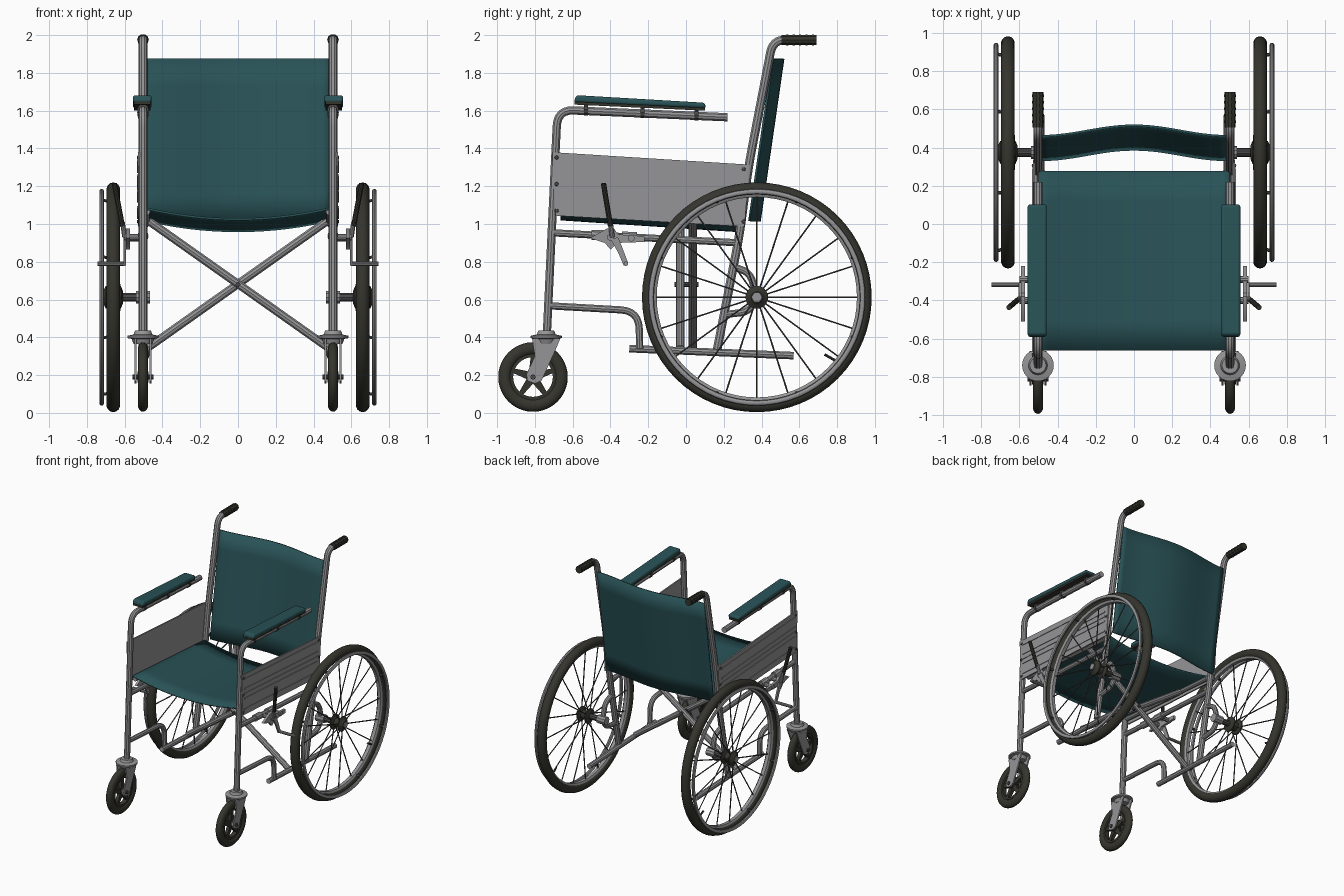
import bpy, bmesh, math
from mathutils import Vector, Matrix

if "Cube" in bpy.data.objects:
    bpy.data.objects.remove(bpy.data.objects["Cube"])


def material(name, rgb):
    m = bpy.data.materials.new(name)
    m.diffuse_color = (*rgb, 1)
    m.use_nodes = True
    m.node_tree.nodes["Principled BSDF"].inputs["Base Color"].default_value = m.diffuse_color
    return m


TEAL = material("teal fabric", (0.022, 0.085, 0.095))
METAL = material("grey metal", (0.30, 0.295, 0.305))
RUBBER = material("black rubber", (0.036, 0.035, 0.027))
DARK = material("dark steel", (0.07, 0.07, 0.07))


def finish(name, mesh, mat, mirror=True):
    mesh.materials.clear()
    mesh.materials.append(mat)
    mesh.shade_smooth()
    mesh.set_sharp_from_angle(angle=math.radians(35))
    ob = bpy.data.objects.new(name, mesh)
    bpy.context.collection.objects.link(ob)
    if mirror:
        ob.modifiers.new("Mirror", 'MIRROR').use_mirror_merge = False
    return ob


def from_bm(name, bm, mat, mirror=True):
    bmesh.ops.recalc_face_normals(bm, faces=bm.faces[:])
    mesh = bpy.data.meshes.new(name)
    bm.to_mesh(mesh)
    bm.free()
    return finish(name, mesh, mat, mirror)


def fillet(pts, rad):
    """Round the inner corners of a path."""
    pts = [Vector(p) for p in pts]
    out = [pts[0]]
    for a, b, c in zip(pts, pts[1:], pts[2:]):
        d = min(rad, (a - b).length * .48, (c - b).length * .48)
        p, q = b + (a - b).normalized() * d, b + (c - b).normalized() * d
        for i in range(7):
            t = i / 6
            out.append(p * (1 - t) ** 2 + b * 2 * t * (1 - t) + q * t * t)
    return out + [pts[-1]]


def tube(name, paths, r, mat=METAL, mirror=True, bend=0.1, res=3):
    cu = bpy.data.curves.new(name, 'CURVE')
    cu.dimensions = '3D'
    cu.bevel_depth, cu.bevel_resolution, cu.use_fill_caps = r, res, True
    for path in paths:
        pts = fillet(path, bend)
        sp = cu.splines.new('POLY')
        sp.points.add(len(pts) - 1)
        for s, p in zip(sp.points, pts):
            s.co = (*p, 1)
    tmp = bpy.data.objects.new(name, cu)
    mesh = bpy.data.meshes.new_from_object(tmp)
    bpy.data.objects.remove(tmp)
    return finish(name, mesh, mat, mirror)


def lathe(name, prof, centre, axis, mat, closed=False, steps=32, mirror=True):
    """Revolve (radius, height) points about the x or z axis."""
    bm = bmesh.new()
    c = Vector(centre)
    ax = Vector((1, 0, 0)) if axis == 'x' else Vector((0, 0, 1))
    out = Vector((0, 1, 0))
    vs = [bm.verts.new(c + out * r + ax * h) for r, h in prof]
    n = len(vs)
    es = [bm.edges.new((vs[i], vs[(i + 1) % n])) for i in range(n if closed else n - 1)]
    bmesh.ops.spin(bm, geom=vs + es, cent=c, axis=ax, angle=math.tau, steps=steps)
    bmesh.ops.remove_doubles(bm, verts=bm.verts[:], dist=1e-5)
    return from_bm(name, bm, mat, mirror)


def ring(name, R, rr, rh, centre, mat, n=14, steps=64):
    prof = [(R + rr * math.cos(k * math.tau / n), rh * math.sin(k * math.tau / n)) for k in range(n)]
    return lathe(name, prof, centre, 'x', mat, True, steps)


def plate(name, yz, x0, x1, mat, bevel=0):
    """Extrude a side outline from x0 to x1."""
    bm = bmesh.new()
    f = bm.faces.new([bm.verts.new((x0, y, z)) for y, z in yz])
    g = bmesh.ops.extrude_face_region(bm, geom=[f])['geom']
    bmesh.ops.translate(bm, vec=(x1 - x0, 0, 0), verts=[v for v in g if isinstance(v, bmesh.types.BMVert)])
    ob = from_bm(name, bm, mat)
    if bevel:
        b = ob.modifiers.new("Bevel", 'BEVEL')
        b.width, b.segments = bevel, 3
    return ob


def cloth(name, fn, nu, nv, thick):
    """Fabric sheet from a function of u in -1..1 and v in 0..1."""
    bm = bmesh.new()
    g = [[bm.verts.new(fn(2 * i / nu - 1, j / nv)) for i in range(nu + 1)] for j in range(nv + 1)]
    for j in range(nv):
        for i in range(nu):
            bm.faces.new((g[j][i], g[j][i + 1], g[j + 1][i + 1], g[j + 1][i]))
    s = from_bm(name, bm, TEAL, False).modifiers.new("Solidify", 'SOLIDIFY')
    s.thickness, s.offset = thick, 0


X = 0.503
WX, WY, WZ = 0.66, 0.375, 0.612   # drive wheel centre
CY, CZ = -0.81, 0.19              # caster centre

# fabric seat and backrest
def hump(u):
    return 0.5 * (1 + math.cos(math.pi * u))


cloth("seat", lambda u, v: (u * .5, -.663 + .94 * v, 1.085 - .062 * v - .06 * (1 - u * u)), 20, 6, 0.012)
cloth("backrest", lambda u, v: (u * .49, .335 + .125 * v + .055 * hump(u), 1.015 + .86 * v), 24, 6, 0.012)

# main frame tubes
tube("front_post_and_arm", [[(X, -.737, .41), (X, -.69, 1.40), (X, -.68, 1.605), (X, -.50, 1.597), (X, .22, 1.565)]], .023, bend=.14)
tube("back_post", [[(X, .165, .335), (X, .285, .95), (X, .33, 1.30), (X, .46, 1.975), (X, .60, 1.975)]], .024, bend=.11)
tube("push_grip", [[(X, .505, 1.975), (X, .69, 1.975)]], .028, RUBBER)
for k in range(5):
    ring_y = .53 + k * .034
    tube("grip_rib", [[(X, ring_y, 1.975), (X, ring_y + .012, 1.975)]], .031, RUBBER)
tube("seat_rail", [[(.485, -.66, 1.065), (.485, .28, 1.003)]], .02)
tube("side_rail", [[(X, -.70, .953), (X, .285, .90)]], .02)
tube("lower_rail", [[(.49, -.30, .34), (.49, .57, .303)]], .021)
tube("front_step_tube", [[(X, -.725, .567), (X, -.25, .54), (X, -.245, .34)]], .02, bend=.11)
tube("axle_bracket", [[(X, .25, .775), (X, .34, .74), (X, .375, .61)],
                      [(X, .20, .52), (X, .33, .535), (X, .375, .61)]], .02, bend=.09)

# folding cross brace
tube("cross_brace_front", [[(-.485, -.03, 1.025), (.485, -.03, .34)]], .023, mirror=False)
tube("cross_brace_back", [[(.485, .035, 1.025), (-.485, .035, .34)]], .023, mirror=False)
tube("brace_pivot", [[(0, -.062, .68), (0, .067, .68)]], .013, DARK, False)

# side panels with ribs and rivets
def panel_z(y, t):
    k = (y + .705) / 1.03
    return (1.045 - .06 * k) * (1 - t) + (1.38 - .065 * k) * t


plate("side_panel", [(-.69, panel_z(-.69, 0)), (.31, panel_z(.31, 0)), (.335, panel_z(.335, 1)), (-.708, panel_z(-.708, 1))], .518, .529, METAL)
for t in (.12, .38, .50, .62, .86):
    plate("panel_rib", [(-.67, panel_z(-.67, t)), (.29, panel_z(.29, t)),
                        (.29, panel_z(.29, t + .035)), (-.67, panel_z(-.67, t + .035))], .528, .534, METAL)
for y in (-.685, .305):
    for t in (.08, .5, .92):
        lathe("panel_rivet", [(0, .008), (.009, .005), (.011, 0)], (.528, y, panel_z(y, t)), 'x', DARK, steps=10)

# armrest pads, base plates and clips
plate("armrest_pad", [(-.595, 1.645), (.105, 1.612), (.10, 1.642), (-.58, 1.682)], .457, .557, TEAL, .013)
plate("armrest_base", [(-.59, 1.632), (.10, 1.60), (.10, 1.614), (-.59, 1.648)], .463, .551, RUBBER)
for y, z in ((-.53, 1.605), (-.23, 1.59), (.055, 1.578)):
    tube("armrest_clip", [[(X, y - .01, z), (X, y + .01, z)]], .031, DARK)

# drive wheels
ring("tire", .571, .037, .036, (WX, WY, WZ), RUBBER)
lathe("rim", [(.53, -.014), (.53, .014), (.548, .026), (.558, .026), (.558, -.026), (.548, -.026)], (WX, WY, WZ), 'x', METAL, True, 64)
ring("hand_rim", .56, .014, .013, (.722, WY, WZ), METAL, 10)
lathe("hub", [(0, -.05), (.035, -.05), (.06, -.04), (.06, -.03), (.035, -.02), (.035, .02), (.06, .03),
              (.06, .04), (.04, .05), (.03, .062), (0, .062)], (WX, WY, WZ), 'x', RUBBER, steps=24)
lathe("hub_cap", [(.026, 0), (.026, .008), (0, .008)], (WX + .06, WY, WZ), 'x', METAL, steps=6)
tube("axle", [[(.475, WY, WZ), (.63, WY, WZ)]], .023, DARK)
tube("axle_collar", [[(.465, WY, WZ), (.54, WY, WZ)]], .034, METAL)


def polar(x, r, a):
    return (x, WY + r * math.cos(a), WZ + r * math.sin(a))


N = 20
tube("spokes", [[polar(WX + (.034 if k % 2 else -.034), .05, k * math.tau / N), polar(WX, .535, k * math.tau / N)]
                for k in range(N)], .0045, DARK, res=1)
tube("hand_rim_clips", [[polar(WX + .01, .546, (k + .5) * math.tau / 8), polar(.722, .558, (k + .5) * math.tau / 8)]
                        for k in range(8)], .009, DARK, res=1)
tube("tire_valve", [[polar(WX + .01, .53, -.68), polar(WX + .015, .47, -.70)]], .008, RUBBER, res=1)

# front casters
ring("caster_tire", .15, .034, .027, (X, CY, CZ), RUBBER, steps=40)
lathe("caster_rim", [(.105, -.018), (.122, -.018), (.122, .018), (.105, .018)], (X, CY, CZ), 'x', RUBBER, True, 40)
lathe("caster_hub", [(0, -.03), (.03, -.03), (.03, .03), (0, .03)], (X, CY, CZ), 'x', RUBBER, steps=16)
for k in range(5):
    rot = Matrix.Rotation(k * math.tau / 5 + math.pi / 2, 2)
    quad = [rot @ Vector(p) for p in ((.02, -.022), (.112, -.012), (.112, .012), (.02, .022))]
    plate("caster_spoke", [(CY + p.x, CZ + p.y) for p in quad], X - .013, X + .013, RUBBER)
tube("caster_axle", [[(X - .055, CY, CZ), (X + .055, CY, CZ)]], .014, DARK)
for s in (-1, 1):
    plate("caster_fork", [(-.815, .395), (-.665, .395), (-.69, .335), (-.765, .17), (-.80, .155),
                          (-.84, .17), (-.845, .205), (-.80, .30)], X + s * .034, X + s * .045, METAL)
lathe("caster_crown", [(0, .365), (.05, .365), (.06, .392), (.083, .396), (.083, .408), (.05, .415), (.042, .435), (0, .435)],
      (X, -.74, 0), 'z', METAL, steps=24)

# parking brake
plate("brake_bracket", [(-.51, .925), (-.42, .975), (-.38, .975), (-.36, .945), (-.22, .935),
                        (-.22, .905), (-.36, .90), (-.40, .865), (-.43, .90)], .572, .592, METAL)
tube("brake_clamp", [[(X, -.40, .93), (.60, -.40, .93)], [(X, -.29, .925), (.60, -.29, .925)]], .018, METAL)
tube("rail_clamp", [[(X, -.34, .934), (X, -.26, .93)], [(X, -.50, .943), (X, -.43, .94)]], .028, METAL)
tube("brake_lever", [[(.60, -.39, .93), (.612, -.40, 1.01)]], .013, METAL)
tube("brake_handle", [[(.612, -.40, .99), (.655, -.437, 1.215)]], .014, RUBBER)
plate("brake_arm", [(-.40, .92), (-.36, .93), (-.335, .87), (-.305, .79), (-.33, .78), (-.36, .85)], .594, .606, METAL)
tube("brake_shoe", [[(.598, -.318, .79), (.745, -.318, .79)]], .012, METAL)
